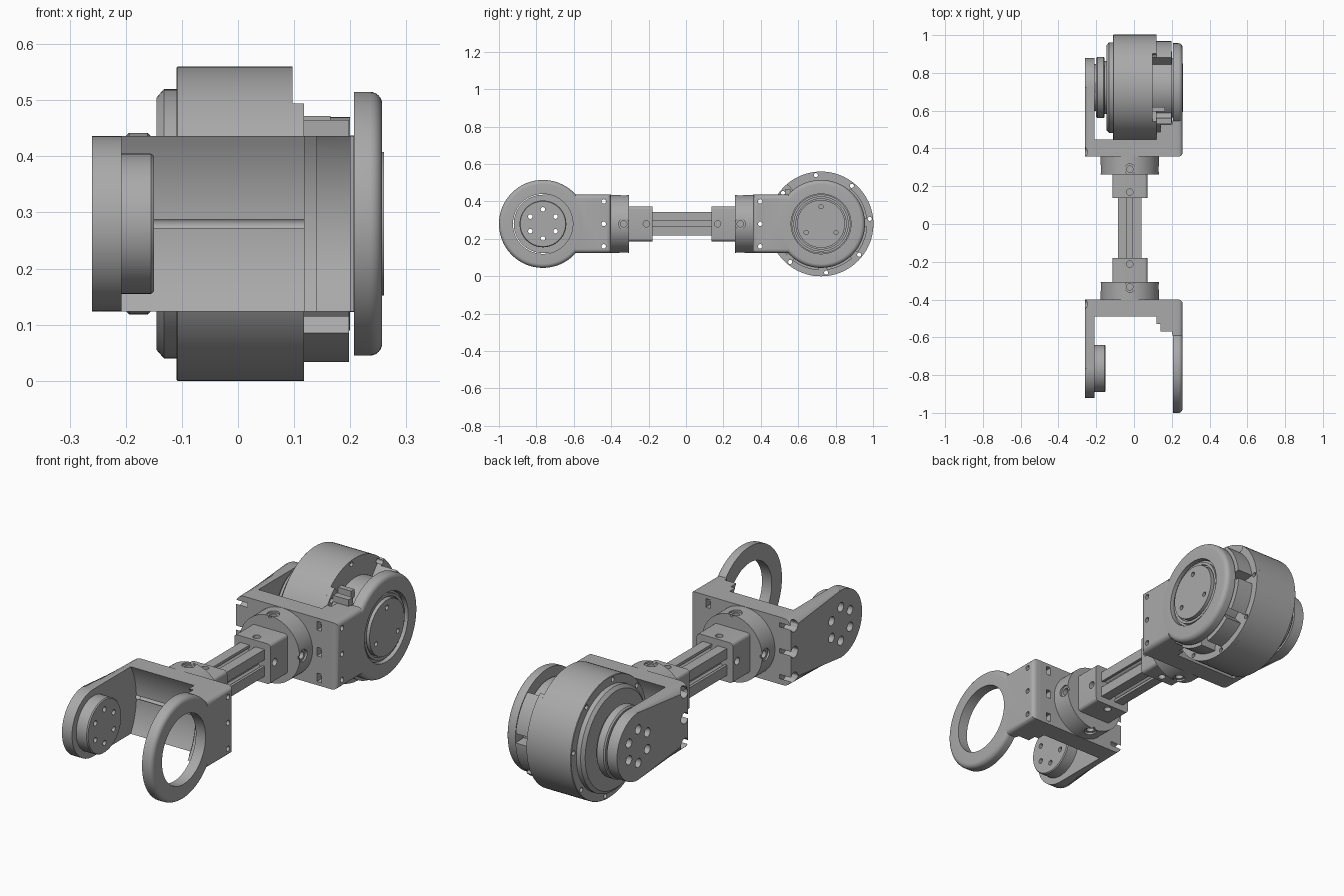
import bpy, bmesh
from math import sin, cos, pi, radians
from mathutils import Matrix

cube = bpy.data.objects.get("Cube")
if cube:
    bpy.data.objects.remove(cube, do_unlink=True)

metal = bpy.data.materials.new("machined_grey")
metal.use_nodes = True
GREY = (0.4, 0.4, 0.4, 1)
metal.diffuse_color = GREY
metal.node_tree.nodes["Principled BSDF"].inputs["Base Color"].default_value = GREY

ZC = 0.28          # height of the joint axes
XC = -0.022        # axis of the link between the joints
FRONT, REAR = -0.765, 0.722
HALF = 0.156       # half height of the bracket


def finish(name, bm):
    bmesh.ops.remove_doubles(bm, verts=bm.verts, dist=1e-6)
    bmesh.ops.recalc_face_normals(bm, faces=bm.faces)
    mesh = bpy.data.meshes.new(name)
    bm.to_mesh(mesh)
    bm.free()
    mesh.materials.append(metal)
    ob = bpy.data.objects.new(name, mesh)
    bpy.context.collection.objects.link(ob)
    return ob


def lathe(name, profile, center, axis="X", n=96):
    """Closed profile of (along, radius) turned about an axis through center."""
    bm = bmesh.new()
    rings = []
    for i in range(n):
        c, s = cos(2 * pi * i / n), sin(2 * pi * i / n)
        ring = []
        for a, r in profile:
            p = {"X": (a, r * c, r * s), "Y": (r * c, a, r * s), "Z": (r * c, r * s, a)}[axis]
            ring.append(bm.verts.new([u + v for u, v in zip(p, center)]))
        rings.append(ring)
    m = len(profile)
    for i in range(n):
        a, b = rings[i], rings[(i + 1) % n]
        for j in range(m):
            k = (j + 1) % m
            if profile[j][1] + profile[k][1] > 0:
                bm.faces.new((a[j], a[k], b[k], b[j]))
    # weld the points on the axis
    bmesh.ops.remove_doubles(bm, verts=bm.verts, dist=1e-6)
    bmesh.ops.dissolve_degenerate(bm, edges=bm.edges, dist=1e-6)
    return finish(name, bm)


def rod(name, lo, hi, r, center, axis="X", n=96):
    return lathe(name, [(lo, 0), (lo, r), (hi, r), (hi, 0)], center, axis, n)


def prism(name, pts, lo, hi, axis="X", bevel=0, pick=None, segments=5):
    """Polygon extruded along x (points y,z) or y (points x,z)."""
    bm = bmesh.new()
    put = (lambda p, t: (t, *p)) if axis == "X" else (lambda p, t: (p[0], t, p[1]))
    ends = [[bm.verts.new(put(p, t)) for p in pts] for t in (lo, hi)]
    for e in ends:
        bm.faces.new(e)
    for i in range(len(pts)):
        j = (i + 1) % len(pts)
        bm.faces.new((ends[0][i], ends[0][j], ends[1][j], ends[1][i]))
    if bevel:
        edges = [e for e in bm.edges if pick(e.verts[0].co, e.verts[1].co)]
        bmesh.ops.bevel(bm, geom=edges, offset=bevel, segments=segments, profile=0.5, affect="EDGES")
    return finish(name, bm)


def box(name, x, y, z, **kw):
    return prism(name, [(y[0], z[0]), (y[1], z[0]), (y[1], z[1]), (y[0], z[1])], *x, **kw)


def arc(cy, r, a, b, n=32):
    return [(cy + r * cos(radians(a + (b - a) * i / n)), ZC + r * sin(radians(a + (b - a) * i / n)))
            for i in range(n + 1)]


def cut(ob, cutters):
    bpy.context.view_layer.objects.active = ob
    for c in cutters:
        c.hide_render = True
        mod = ob.modifiers.new("cut", "BOOLEAN")
        mod.object, mod.operation, mod.solver = c, "DIFFERENCE", "EXACT"
        bpy.ops.object.modifier_apply(modifier=mod.name)
        bpy.data.objects.remove(c, do_unlink=True)


def hole(lo, hi, r, center, axis="X"):
    return rod("cutter", lo, hi, r, center, axis, 20)


SCREWS = [(0, -0.44, ZC + dz) for dz in (-0.12, 0, 0.12)]


def screw_holes():
    return [hole(-0.4, 0.4, 0.012, p) for p in SCREWS]


def counterbores():
    return [hole(-0.3, -0.2, 0.026, (0, -0.424, p[2])) for p in SCREWS]


# Bracket web, hollowed to clear the stepped motor
web = box("bracket_web", (-0.22, 0.215), (-0.585, -0.4), (ZC - HALF, ZC + HALF))
joint = (0, FRONT, ZC)
cut(web, [rod("cutter", lo, hi, r, joint) for lo, hi, r in
          ((-0.25, 0.118, 0.316), (0.117, 0.14, 0.283), (0.139, 0.2, 0.25))])
cut(web, screw_holes() + counterbores())
cut(web, [box("cutter", (0.155, 0.178), (-0.47, -0.38), (p[2] - 0.02, p[2] + 0.02)) for p in SCREWS])

# Solid arm with bolted hub
pts = [(-0.4, ZC - HALF), (-0.4, ZC + HALF)] + arc(FRONT, HALF, 90, 270, 40)
arm = prism("hub_arm", pts, -0.26, -0.208, bevel=0.04,
            pick=lambda a, b: max(a.x, b.x) < -0.25 and min(a.y, b.y) < -0.401)
hub = lathe("arm_hub", [(-0.215, 0), (-0.215, 0.125), (-0.155, 0.125), (-0.15, 0.121), (-0.15, 0)], joint)
bolts = [(0, y, z) for y, z in arc(FRONT, 0.078, 90, 390, 5)]
cut(arm, screw_holes() + counterbores() + [hole(-0.3, -0.1, 0.012, p) for p in bolts])
cut(arm, [hole(-0.3, -0.235, 0.021, p) for p in bolts])
cut(hub, [hole(-0.3, -0.1, 0.012, p) for p in bolts])

# Ring arm and the strap joining it to the web
fillet = [(0.235 + 0.022 * sin(t * pi / 12), 0.213 + 0.022 * cos(t * pi / 12)) for t in range(7)]
ring = lathe("arm_ring", [(0.207, 0.16), (0.207, 0.235)] + fillet + [(0.257, 0.16)], joint)
strap = box("ring_strap", (0.205, 0.257), (-0.59, -0.4), (ZC - HALF, ZC + HALF), bevel=0.022,
            pick=lambda a, b: min(a.x, b.x) > 0.25 and max(a.y, b.y) > -0.41)
cut(strap, screw_holes())

# Round flange and square socket holding the beam
flange = rod("link_flange", -0.41, -0.306, 0.155, (XC, 0, ZC), "Y")
S = 0.093
socket = prism("beam_socket", [(XC - S, ZC - S), (XC + S, ZC - S), (XC + S, ZC + S), (XC - S, ZC + S)],
               -0.32, -0.18, "Y", bevel=0.015, pick=lambda a, b: abs(a.y - b.y) > 0.1, segments=4)
for axis in "XZ":
    for side in (-1, 1):
        c = (XC, -0.333, ZC)
        cut(flange, [hole(side * 0.1, side * 0.2, 0.017, c, axis),
                     hole(side * 0.145, side * 0.2, 0.028, c, axis)])
        cut(socket, [hole(side * 0.065, side * 0.2, 0.017, (XC, -0.212, ZC), axis)])

# Mirrored rear set
for ob in (web, arm, hub, ring, strap, flange, socket):
    mesh = ob.data.copy()
    mesh.transform(Matrix.Translation((0, FRONT + REAR, 0)) @ Matrix.Diagonal((1, -1, 1, 1)))
    mesh.flip_normals()
    twin = bpy.data.objects.new("rear_" + ob.name, mesh)
    bpy.context.collection.objects.link(twin)
    ob.name = "front_" + ob.name

# Slotted beam between the sockets
H, A = 0.0625, 0.015
quarter = [(H, -H), (H, -A), (H - 0.012, -A), (H - 0.012, -0.032), (H - 0.03, -A),
           (H - 0.03, A), (H - 0.012, 0.032), (H - 0.012, A), (H, A)]
section = []
for c, s in ((1, 0), (0, 1), (-1, 0), (0, -1)):
    section += [(XC + c * u - s * v, ZC + s * u + c * v) for u, v in quarter]
prism("slotted_beam", section, -0.25, 0.2, "Y")

# Motor drum, partial rim and through bolts
axle = (0, REAR, ZC)
drum = lathe("motor_drum", [(-0.145, 0), (-0.145, 0.225), (-0.132, 0.24), (-0.11, 0.24), (-0.11, 0.278),
                            (-0.108, 0.28), (0.097, 0.28), (0.097, 0)], axle)
rim = prism("motor_rim", arc(REAR, 0.28, 130, 410, 80) + arc(REAR, 0.17, 410, 130, 80), 0.096, 0.118)
for y, z in arc(REAR, 0.262, -174, 141, 7):
    for part in (drum, rim):
        cut(part, [hole(-0.2, 0.2, 0.011, (0, y, z))])

# Rotor discs facing the hub
lathe("motor_rotor", [(-0.2, 0), (-0.2, 0.156), (-0.194, 0.162), (-0.161, 0.162), (-0.155, 0.156),
                      (-0.155, 0.14), (-0.14, 0.14), (-0.14, 0)], axle)

# Core, end cap with stepped grooves, and housing segments with vents
cap = lathe("motor_cap", [(0.09, 0), (0.09, 0.19), (0.2, 0.19), (0.2, 0.157), (0.238, 0.157), (0.238, 0.147),
                          (0.248, 0.147), (0.248, 0.134), (0.235, 0.134), (0.235, 0.128), (0.26, 0.128),
                          (0.26, 0)], axle)
cut(cap, [hole(0.235, 0.3, 0.011, (0, y, z)) for y, z in arc(REAR, 0.092, 90, 330, 2)])
edges = (-230, -180, -133, -88, -43, 2, 50)
for a, b in zip(edges, edges[1:]):
    prism("housing_segment", arc(REAR, 0.247, a + 5, b - 5 * (b < 50), 16)
          + arc(REAR, 0.18, b - 5 * (b < 50), a + 5, 16), 0.117, 0.198)
box("connector_rib", (0.09, 0.165), (0.595, 0.62), (0.4, 0.472))
box("connector_block", (0.09, 0.198), (0.53, 0.56), (0.36, 0.465))

# Smooth curved faces, keep edges crisp
for ob in bpy.context.view_layer.objects:
    ob.select_set(ob.type == "MESH")
    if ob.type == "MESH":
        bpy.context.view_layer.objects.active = ob
bpy.ops.object.shade_smooth_by_angle(angle=radians(30))
